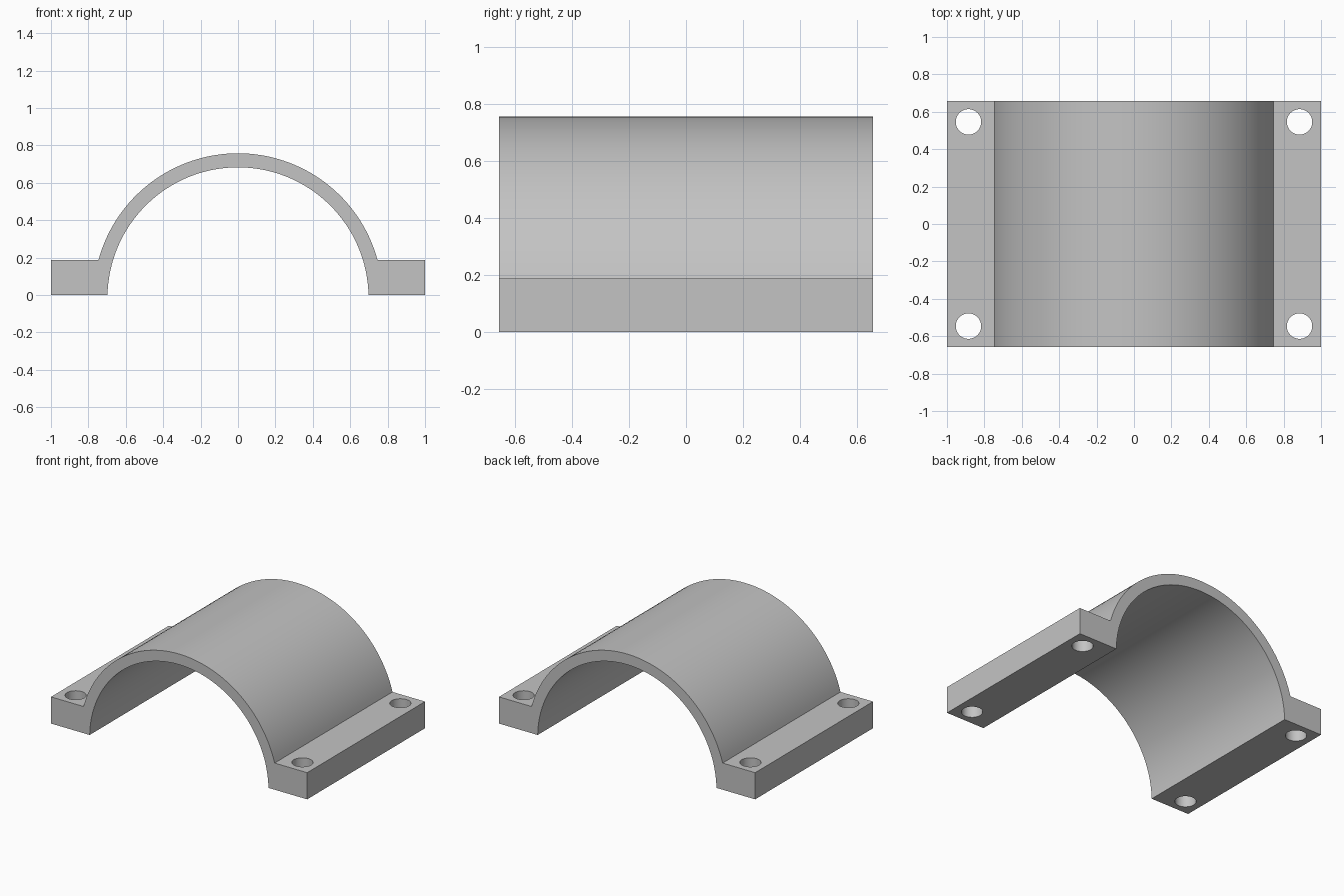
import bpy, bmesh, math

if "Cube" in bpy.data.objects:
    bpy.data.objects.remove(bpy.data.objects["Cube"], do_unlink=True)

HALF_DEPTH = 0.657
FLANGE_TOP = 0.188
AXIS_Z = -0.015            # height of the shared arc centre
INNER_R, OUTER_R = 0.698, 0.773
HOLE_X, HOLE_Y, HOLE_R = 0.885, 0.546, 0.068
SEGMENTS = 64

grey = bpy.data.materials.new("light_grey")
grey.use_nodes = True
colour = (0.55, 0.55, 0.55, 1)
grey.diffuse_color = colour
grey.node_tree.nodes["Principled BSDF"].inputs["Base Color"].default_value = colour


def arc(radius, z_end):
    """Points from right to left over the top, ending at height z_end."""
    start = math.asin((z_end - AXIS_Z) / radius)
    angles = [start + (math.pi - 2 * start) * i / SEGMENTS for i in range(SEGMENTS + 1)]
    return [(radius * math.cos(a), AXIS_Z + radius * math.sin(a)) for a in angles]


# Cross-section: outer arch, left flange, inner arch, right flange
profile = arc(OUTER_R, FLANGE_TOP)
profile += [(-1, FLANGE_TOP), (-1, 0)]
profile += arc(INNER_R, 0)[::-1]
profile += [(1, 0), (1, FLANGE_TOP)]

# Extrude the section along the depth
bm = bmesh.new()
face = bm.faces.new([bm.verts.new((x, -HALF_DEPTH, z)) for x, z in profile])
extruded = bmesh.ops.extrude_face_region(bm, geom=[face])["geom"]
bmesh.ops.translate(bm, vec=(0, 2 * HALF_DEPTH, 0),
                    verts=[v for v in extruded if isinstance(v, bmesh.types.BMVert)])
bmesh.ops.recalc_face_normals(bm, faces=bm.faces[:])
mesh = bpy.data.meshes.new("arched_clamp")
bm.to_mesh(mesh)
bm.free()
mesh.materials.append(grey)
clamp = bpy.data.objects.new("arched_clamp", mesh)
bpy.context.collection.objects.link(clamp)

# Bolt holes through the flange corners
for sx in (-1, 1):
    for sy in (-1, 1):
        bpy.ops.mesh.primitive_cylinder_add(
            vertices=48, radius=HOLE_R, depth=FLANGE_TOP * 2,
            location=(sx * HOLE_X, sy * HOLE_Y, FLANGE_TOP / 2))
        cutter = bpy.context.object
        cutter.name = "bolt_hole_cutter"
        cutter.hide_render = True
        cutter.data.materials.append(grey)
        cut = clamp.modifiers.new("bolt_hole", 'BOOLEAN')
        cut.operation = 'DIFFERENCE'
        cut.solver = 'EXACT'
        cut.object = cutter
        bpy.context.view_layer.objects.active = clamp
        bpy.ops.object.modifier_apply(modifier=cut.name)
        bpy.data.objects.remove(cutter, do_unlink=True)

# Smooth arch and holes, crisp flange edges
bpy.ops.object.select_all(action='DESELECT')
clamp.select_set(True)
bpy.context.view_layer.objects.active = clamp
bpy.ops.object.shade_smooth_by_angle(angle=math.radians(30))
